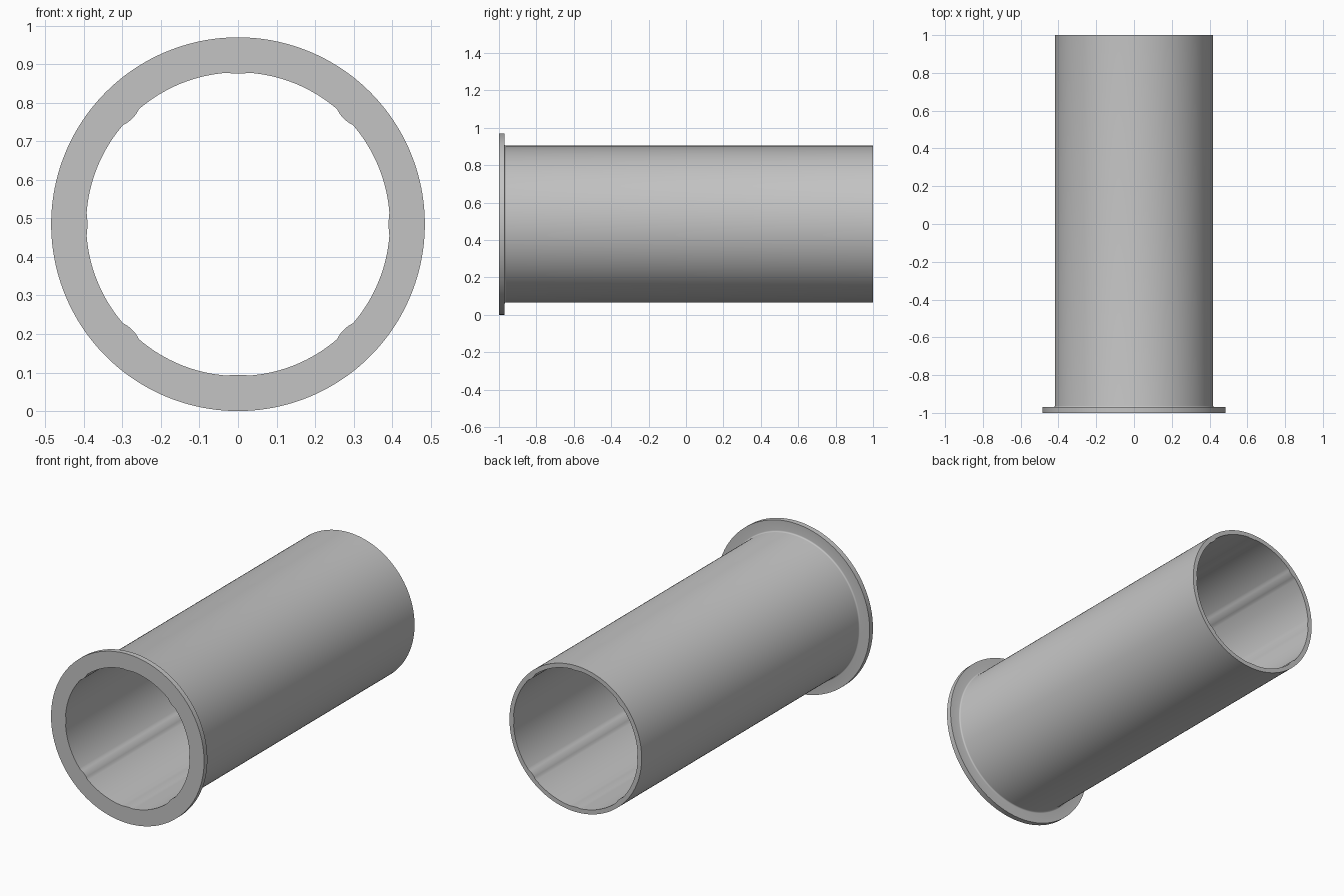
import bpy, bmesh, math
from mathutils import Matrix, Vector

cube = bpy.data.objects.get("Cube")
if cube:
    bpy.data.objects.remove(cube, do_unlink=True)

SEGMENTS = 256
FLANGE_R, TUBE_R, BORE_R = 0.485, 0.419, 0.394
FLANGE_Y, FILLET = -0.97, 0.008

# Plain grey material
grey = bpy.data.materials.new("plain grey")
grey.use_nodes = True
colour = (0.55, 0.55, 0.55, 1)
grey.diffuse_color = colour
grey.node_tree.nodes["Principled BSDF"].inputs["Base Color"].default_value = colour


def bore_radius(angle):
    """Bore with eight shallow rounded ribs, the diagonal ones taller."""
    step = math.pi / 4
    index = round(angle / step)
    height, half_width = (0.006, 0.024) if index % 2 else (0.003, 0.024)
    offset = abs(angle - index * step) * BORE_R / half_width
    return BORE_R - height * math.sqrt(max(0, 1 - offset * offset))


# Closed wall section as (radius, y); None marks the ribbed bore
section = [(None, -1), (FLANGE_R, -1), (FLANGE_R, FLANGE_Y)]
for i in range(5):
    a = i * math.pi / 8
    section.append((TUBE_R + FILLET * (1 - math.sin(a)),
                    FLANGE_Y + FILLET * (1 - math.cos(a))))
section += [(TUBE_R, 1), (None, 1)]

# Flanged sleeve: sweep the section around the y axis
bm = bmesh.new()
rings = []
for s in range(SEGMENTS):
    t = 2 * math.pi * s / SEGMENTS
    ring = []
    for r, y in section:
        r = bore_radius(t) if r is None else r
        ring.append(bm.verts.new((r * math.cos(t), y, FLANGE_R + r * math.sin(t))))
    rings.append(ring)
for s in range(SEGMENTS):
    a, b = rings[s], rings[(s + 1) % SEGMENTS]
    for i in range(len(section)):
        j = (i + 1) % len(section)
        bm.faces.new((a[i], a[j], b[j], b[i]))
bmesh.ops.recalc_face_normals(bm, faces=bm.faces)

mesh = bpy.data.meshes.new("flanged_sleeve")
bm.to_mesh(mesh)
bm.free()
mesh.materials.append(grey)
sleeve = bpy.data.objects.new("flanged_sleeve", mesh)
bpy.context.collection.objects.link(sleeve)

# Smooth walls, sharp rims
bpy.ops.object.select_all(action='DESELECT')
sleeve.select_set(True)
bpy.context.view_layer.objects.active = sleeve
bpy.ops.object.shade_smooth_by_angle(angle=math.radians(35))
